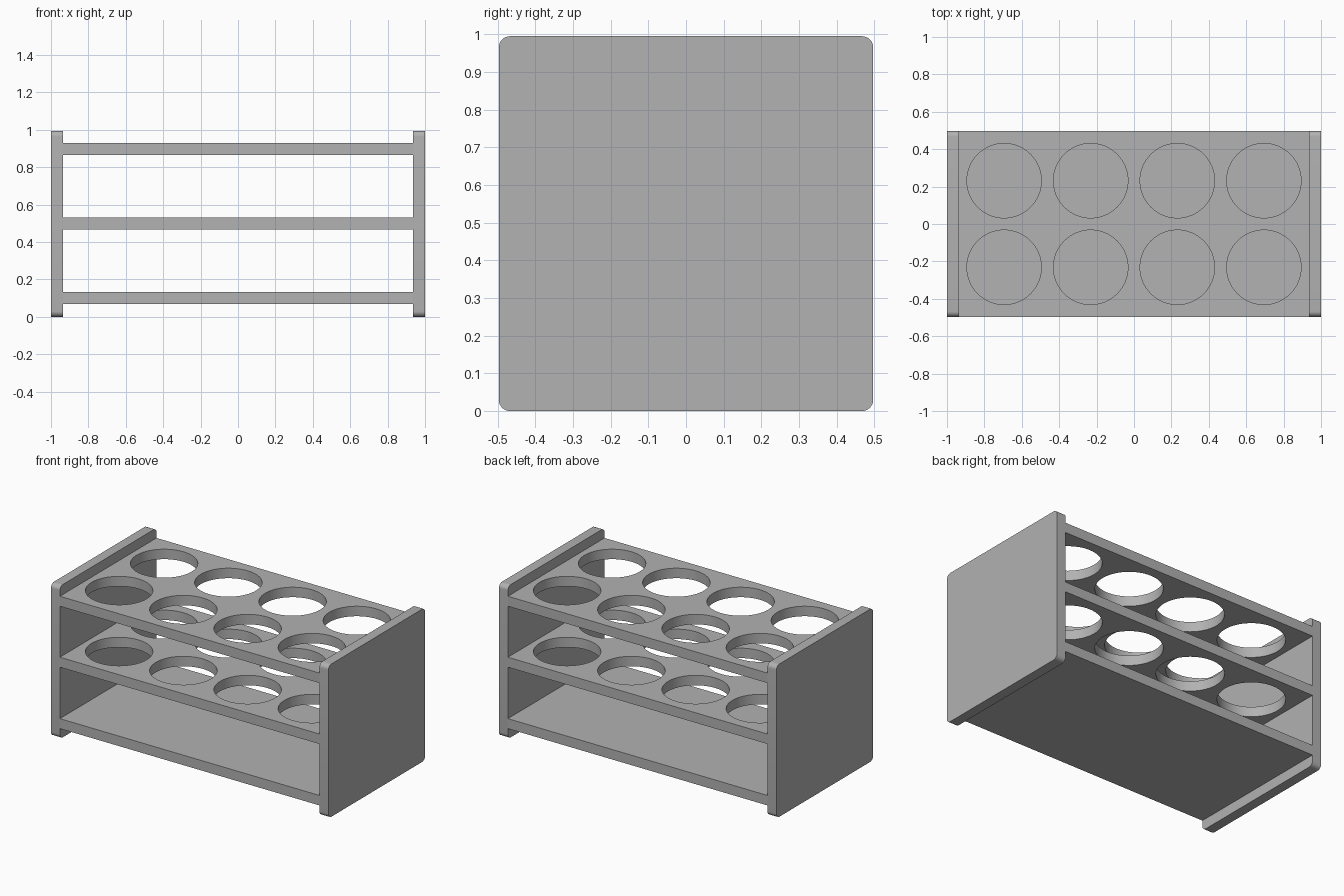
import bpy
import bmesh
import math

if "Cube" in bpy.data.objects:
    bpy.data.objects.remove(bpy.data.objects["Cube"])

LENGTH, DEPTH, HEIGHT = 2.0, 0.994, 0.995
THICK = 0.065          # panel thickness
CORNER = 0.03          # rounded corners of the end panels
HOLE_R, PITCH = 0.199, 0.463

grey = bpy.data.materials.new("plain grey")
grey.use_nodes = True
GREY = (0.445, 0.445, 0.445, 1)
grey.diffuse_color = GREY
grey.node_tree.nodes["Principled BSDF"].inputs["Base Color"].default_value = GREY


def make_box(name, size, centre, round_corners=False):
    bm = bmesh.new()
    bmesh.ops.create_cube(bm, size=1)
    bmesh.ops.scale(bm, vec=size, verts=bm.verts)
    if round_corners:
        along_x = [e for e in bm.edges
                   if abs(e.verts[0].co.x - e.verts[1].co.x) > 1e-4]
        bmesh.ops.bevel(bm, geom=along_x, offset=CORNER, segments=8,
                        profile=0.5, affect='EDGES')
    mesh = bpy.data.meshes.new(name)
    bm.to_mesh(mesh)
    bm.free()
    obj = bpy.data.objects.new(name, mesh)
    obj.location = centre
    bpy.context.collection.objects.link(obj)
    mesh.materials.append(grey)
    return obj


def activate(obj):
    bpy.ops.object.select_all(action='DESELECT')
    obj.select_set(True)
    bpy.context.view_layer.objects.active = obj


# End panels
parts = []
for name, side in (("left_end_panel", 1), ("right_end_panel", -1)):
    parts.append(make_box(name, (THICK, DEPTH, HEIGHT),
                          (side * (LENGTH - THICK) / 2, 0, HEIGHT / 2), True))

# Shelves
inner = LENGTH - 2 * THICK
shelves = [make_box(name, (inner, DEPTH, THICK), (0, 0, z))
           for name, z in (("base_shelf", 0.1), ("middle_shelf", 0.5), ("top_shelf", 0.897))]
parts += shelves

# Cutter with a 4 x 2 grid of upright cylinders
bm = bmesh.new()
for col in range(4):
    for row in range(2):
        made = bmesh.ops.create_cone(bm, cap_ends=True, segments=64, radius1=HOLE_R,
                                     radius2=HOLE_R, depth=0.8)
        bmesh.ops.translate(bm, verts=made["verts"],
                            vec=((col - 1.5) * PITCH, (row - 0.5) * PITCH, 0.7))
cutter_mesh = bpy.data.meshes.new("hole_cutter")
bm.to_mesh(cutter_mesh)
bm.free()
cutter_mesh.materials.append(grey)
cutter = bpy.data.objects.new("hole_cutter", cutter_mesh)
cutter.hide_render = True
bpy.context.collection.objects.link(cutter)

# Round holes through the upper two shelves
for shelf in shelves[1:]:
    cut = shelf.modifiers.new("holes", 'BOOLEAN')
    cut.operation = 'DIFFERENCE'
    cut.solver = 'EXACT'
    cut.object = cutter
    activate(shelf)
    bpy.ops.object.modifier_apply(modifier=cut.name)
bpy.data.objects.remove(cutter)

# Smooth rounded walls, sharp edges
for part in parts:
    activate(part)
    bpy.ops.object.shade_smooth_by_angle(angle=math.radians(30))
